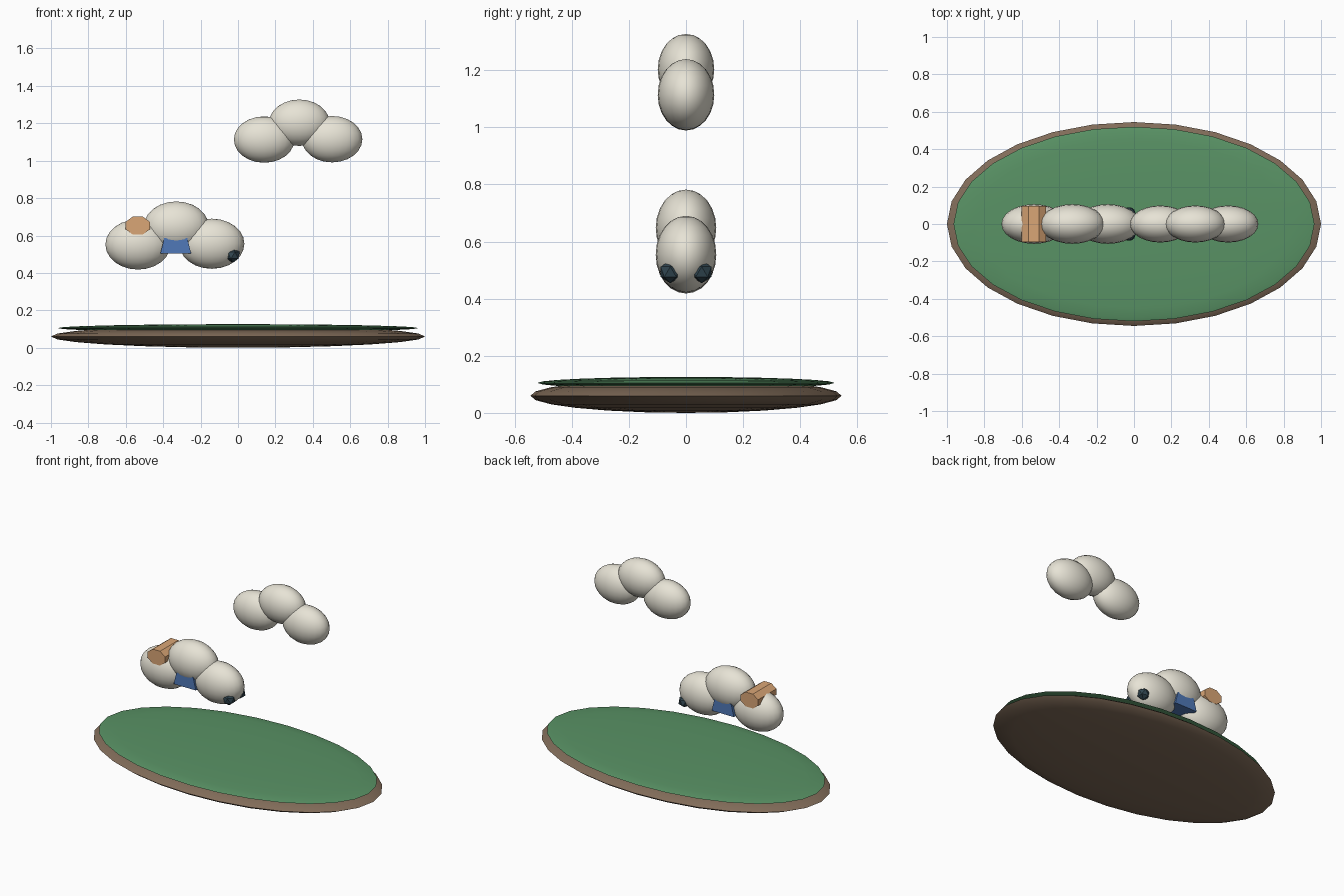
import bpy, bmesh
from mathutils import Matrix

if "Cube" in bpy.data.objects:
    bpy.data.objects.remove(bpy.data.objects["Cube"])


def material(name, rgb):
    m = bpy.data.materials.new(name)
    m.diffuse_color = (*rgb, 1)
    m.use_nodes = True
    m.node_tree.nodes["Principled BSDF"].inputs["Base Color"].default_value = m.diffuse_color
    return m


CREAM = material("cream", (0.80, 0.77, 0.67))
BROWN = material("brown", (0.22, 0.15, 0.10))
GREEN = material("green", (0.10, 0.29, 0.13))
ORANGE = material("orange", (0.70, 0.38, 0.18))
BLUE = material("blue", (0.08, 0.19, 0.48))
DARK = material("dark", (0.03, 0.06, 0.08))


def finish(obj, name, mat, smooth=True):
    obj.name = name
    obj.data.materials.append(mat)
    bpy.ops.object.transform_apply(location=False, rotation=True, scale=True)
    if smooth:
        bpy.ops.object.shade_smooth_by_angle()
    return obj


def ellipsoid(name, loc, radii, mat, seg=24, rings=12):
    bpy.ops.mesh.primitive_uv_sphere_add(segments=seg, ring_count=rings, location=loc)
    obj = bpy.context.object
    obj.scale = radii
    return finish(obj, name, mat)


# Oval base with a green top layer
ellipsoid("base", (0, 0, 0.06), (1.0, 0.545, 0.06), BROWN, 28, 12)
ellipsoid("base_top", (0, 0, 0.105), (0.965, 0.52, 0.021), GREEN, 28, 12)

# Lower and upper three-lobed clusters
lower = [(-0.535, 0.552), (-0.33, 0.648), (-0.14, 0.556)]
upper = [(0.14, 1.113), (0.328, 1.203), (0.503, 1.115)]
for x, z in lower:
    ellipsoid("lower_lobe", (x, 0, z), (0.174, 0.106, 0.134), CREAM)
for x, z in upper:
    ellipsoid("upper_lobe", (x, 0, z), (0.162, 0.099, 0.124), CREAM)

# Orange patch running across the left lobe
bpy.ops.mesh.primitive_cylinder_add(vertices=8, radius=1, depth=2,
                                    location=(-0.536, 0, 0.653),
                                    rotation=(1.5708, 0, 0.0))
patch = bpy.context.object
patch.data.transform(Matrix.Rotation(0.3927, 4, 'Z'))
patch.scale = (0.07, 0.052, 0.097)
finish(patch, "orange_patch", ORANGE)

# Blue wedge below the middle lobe
bpy.ops.mesh.primitive_cube_add(size=2, location=(-0.333, 0, 0.545))
wedge = bpy.context.object
for v in wedge.data.vertices:
    if v.co.z > 0:
        v.co.x *= 0.75
wedge.scale = (0.082, 0.087, 0.041)
finish(wedge, "blue_wedge", BLUE, False)

# Pair of dark faceted studs on the right end
for side in (-1, 1):
    bpy.ops.mesh.primitive_ico_sphere_add(subdivisions=1, radius=0.04,
                                          location=(-0.027, side * 0.055, 0.494))
    finish(bpy.context.object, "dark_stud", DARK, False)
